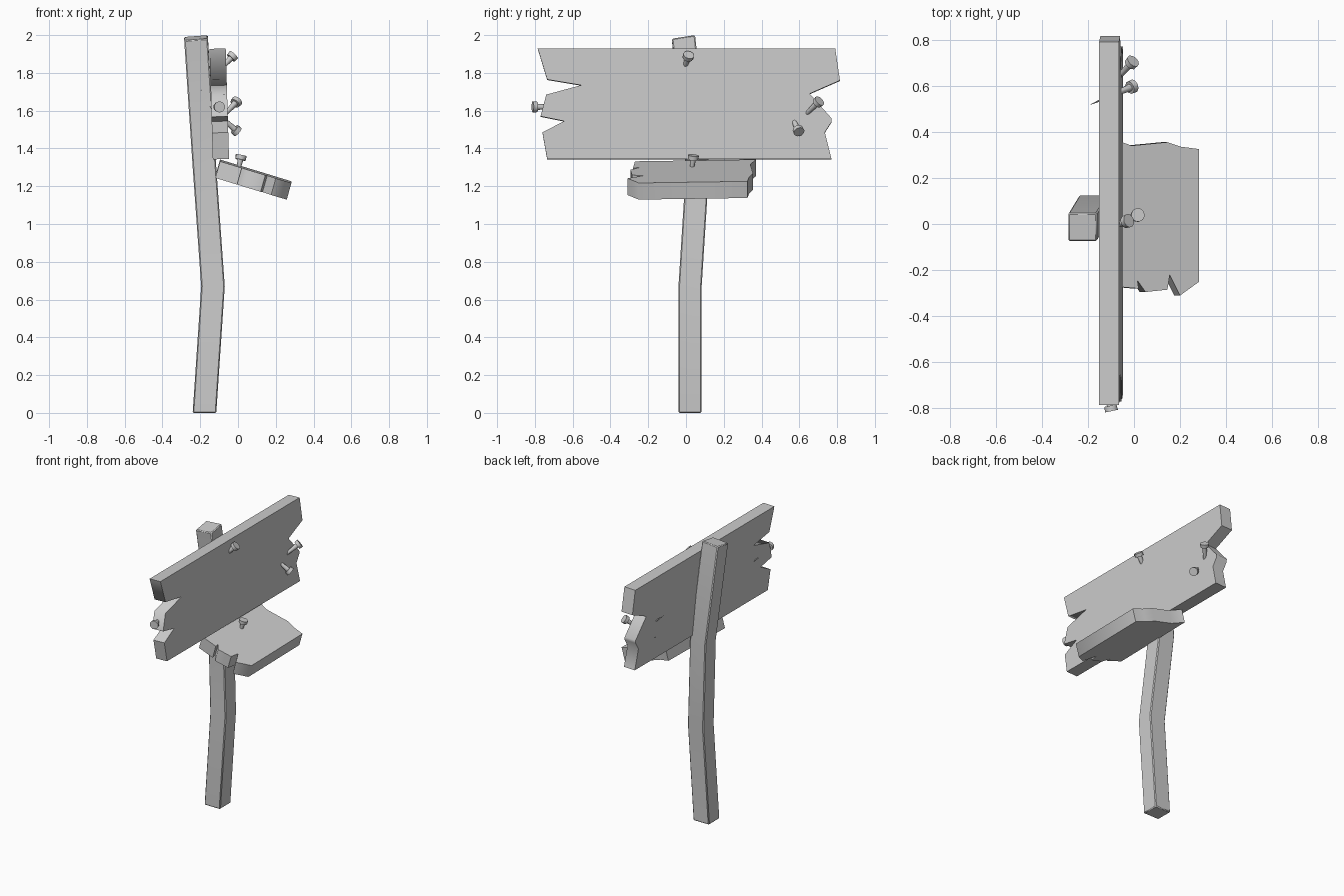
import bpy, bmesh, math
from mathutils import Vector, Matrix

old = bpy.data.objects.get("Cube")
if old:
    bpy.data.objects.remove(old)

grey = bpy.data.materials.new("plain grey")
grey.use_nodes = True
colour = (0.6, 0.6, 0.6, 1)
grey.diffuse_color = colour
grey.node_tree.nodes["Principled BSDF"].inputs["Base Color"].default_value = colour


def finish(name, bm, angle, bevel=0):
    """Turn a bmesh into a named object with sharp edges kept."""
    bmesh.ops.recalc_face_normals(bm, faces=bm.faces)
    mesh = bpy.data.meshes.new(name)
    bm.to_mesh(mesh)
    bm.free()
    mesh.materials.append(grey)
    for p in mesh.polygons:
        p.use_smooth = True
    mesh.set_sharp_from_angle(angle=math.radians(angle))
    ob = bpy.data.objects.new(name, mesh)
    bpy.context.scene.collection.objects.link(ob)
    if bevel:
        mod = ob.modifiers.new("edge bevel", "BEVEL")
        mod.width, mod.segments = bevel, 1
        mod.limit_method = "ANGLE"
    return ob


def slab(name, outline, place, thickness):
    """Extrude a broken-board outline; place maps (u, v) to a 3D point."""
    bm = bmesh.new()
    face = bm.faces.new([bm.verts.new(place(u, v)) for u, v in outline])
    ext = bmesh.ops.extrude_face_region(bm, geom=[face])
    verts = [g for g in ext["geom"] if isinstance(g, bmesh.types.BMVert)]
    bmesh.ops.translate(bm, verts=verts, vec=thickness)
    return finish(name, bm, 70)


def nail(name, head, direction, length=0.25):
    """Flat round head on a tapering shaft, along the driving direction."""
    bm = bmesh.new()
    for r1, r2, depth, mid in ((0.03, 0.028, 0.024, 0), (0.017, 0.001, length, length / 2)):
        bmesh.ops.create_cone(bm, cap_ends=True, segments=10, radius1=r1, radius2=r2,
                              depth=depth, matrix=Matrix.Translation((0, 0, mid)))
    turn = Vector(direction).to_track_quat("Z", "Y").to_matrix().to_4x4()
    bm.transform(Matrix.Translation(head) @ turn)
    return finish(name, bm, 40)


# Crooked square post: low corner (x, y) and height of each ring
bm = bmesh.new()
rings = []
for x, y, z, lean in ((-0.24, -0.04, 0, 0), (-0.195, -0.04, 0.67, 0),
                      (-0.24, 0, 1.3, 0), (-0.285, -0.075, 1.972, 0.02)):
    rings.append([bm.verts.new((x + dx, y + dy, z + lean * (dx + 2 * dy) / 0.26))
                  for dx, dy in ((0, 0), (0.125, 0), (0.125, 0.123), (0, 0.123))])
for low, high in zip(rings, rings[1:]):
    for i in range(4):
        j = (i + 1) % 4
        bm.faces.new((low[i], low[j], high[j], high[i]))
bm.faces.new(rings[0])
bm.faces.new(rings[-1])
finish("post", bm, 30, 0.006)

# Large board, slightly tilted, with splintered ends
board = [(-0.785, 1.93), (0.79, 1.93), (0.815, 1.76), (0.655, 1.69), (0.77, 1.56),
         (0.77, 1.54), (0.735, 1.485), (0.77, 1.345), (-0.735, 1.345), (-0.76, 1.485),
         (-0.645, 1.545), (-0.77, 1.57), (-0.74, 1.685), (-0.555, 1.735), (-0.735, 1.765)]
slab("large_board", board,
     lambda y, z: Vector((-0.065 + (1.93 - z) * 0.03, y, z)), Vector((-0.086, 0, -0.003)))

# Small board sloping down and away from the post
plank = [(-0.095, 0.37), (-0.01, 0.34), (0.145, 0.355), (0.205, 0.335), (0.283, 0.325),
         (0.283, -0.25), (0.2, -0.31), (0.155, -0.22), (0.145, -0.285), (0.05, -0.295),
         (0.015, -0.245), (0.02, -0.28), (-0.095, -0.27)]
slab("small_board", plank,
     lambda x, y: Vector((x, y, 1.307 - x * 0.304 + y * 0.015)), Vector((-0.025, 0, -0.088)))

# Nails
nail("top_nail", (-0.03, 0.012, 1.887), (-0.64, -0.22, -0.7))
nail("upper_end_nail", (-0.01, 0.7, 1.645), (-0.54, -0.6, -0.6))
nail("lower_end_nail", (-0.01, 0.595, 1.495), (-0.7, -0.3, 0.62))
nail("small_board_nail", (0.015, 0.038, 1.352), (-0.2, -0.1, -1), 0.14)
nail("splinter_nail", (-0.1, -0.8, 1.62), (-0.2, 0.97, 0))
